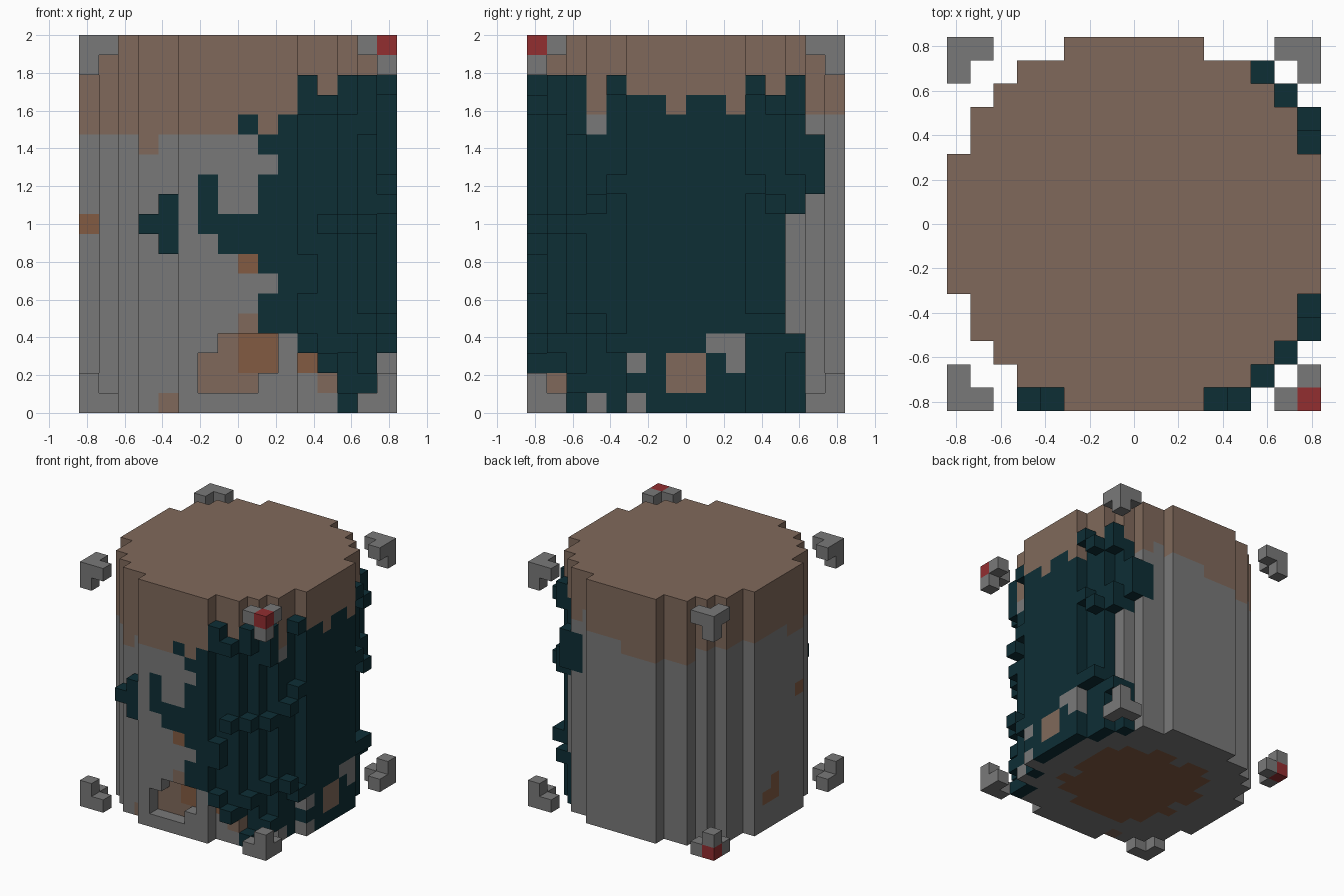
import bpy
import bmesh

if "Cube" in bpy.data.objects:
    bpy.data.objects.remove(bpy.data.objects["Cube"])

U = 2 / 19           # one block
TOP = 19             # height in blocks
HALF = [8, 8, 8, 7, 7, 6, 5, 3]   # half width of the round plan per row


def linear(c):
    c /= 255
    return c / 12.92 if c <= 0.04045 else ((c + 0.055) / 1.055) ** 2.4


def material(name, *rgb):
    m = bpy.data.materials.new(name)
    m.use_nodes = True
    col = [linear(c) for c in rgb] + [1]
    m.diffuse_color = col
    bsdf = next(n for n in m.node_tree.nodes if n.type == 'BSDF_PRINCIPLED')
    bsdf.inputs["Base Color"].default_value = col
    return m


GREY, BROWN, TEAL, RUST, RED = range(5)
MATS = [material("stone grey", 121, 121, 121), material("soft brown", 128, 105, 91),
        material("dark teal", 13, 46, 53), material("rust brown", 130, 91, 66),
        material("marker red", 146, 46, 48)]


def half(n):
    """Half width of the round plan at block row n."""
    return HALF[n if n >= 0 else -n - 1]


def build(name, cells, face_rule=None):
    """Turn a {(x, y, z): colour} block set into a mesh of its outer faces."""
    bm = bmesh.new()
    verts = {}

    def vert(p):
        if p not in verts:
            verts[p] = bm.verts.new([c * U for c in p])
        return verts[p]

    for cell, colour in cells.items():
        for axis in range(3):
            for side in (0, 1):
                near = list(cell)
                near[axis] += 2 * side - 1
                if tuple(near) in cells:
                    continue
                a, b = (axis + 1) % 3, (axis + 2) % 3
                ring = []
                for da, db in ((0, 0), (1, 0), (1, 1), (0, 1)):
                    p = list(cell)
                    p[axis] += side
                    p[a] += da
                    p[b] += db
                    ring.append(vert(tuple(p)))
                f = bm.faces.new(ring if side else ring[::-1])
                f.material_index = colour
                if face_rule and axis == 2:
                    f.material_index = face_rule(cell, side, colour)
    mesh = bpy.data.meshes.new(name)
    bm.to_mesh(mesh)
    bm.free()
    for m in MATS:
        mesh.materials.append(m)
    obj = bpy.data.objects.new(name, mesh)
    bpy.context.collection.objects.link(obj)
    return obj


# Round trunk of blocks
trunk = {(x, y, z): GREY for y in range(-8, 8)
         for x in range(-half(y), half(y)) for z in range(TOP)}


def front(i, k, colour):
    trunk[i, -half(i), k] = colour


def back(i, k, colour):
    trunk[i, half(i) - 1, k] = colour


def right(j, k, colour):
    trunk[half(j) - 1, j, k] = colour


def left(j, k, colour):
    trunk[-half(j), j, k] = colour


def fringe(side, ends):
    """Ragged brown band hanging from the top edge."""
    for n, end in zip(range(-8, 8), ends):
        for k in range(end, TOP):
            side(n, k, BROWN)


# Teal growth on the front, from a ragged start per row
for k, start in enumerate([5, 5, 4, 3, 1, 1, 2, 1, -1, -2, 1, 1, 2, 1, 2, 3, 3]):
    for i in range(start, 8):
        front(i, k, TEAL)
for i, k in ((-2, 10), (-2, 11), (0, 14)):
    front(i, k, TEAL)

# Teal growth on the right
for k in range(17):
    end = 7 if 11 <= k <= 13 else 6 if k < 4 or k > 9 else 5
    for j in range(-6, end):
        right(j, k, TEAL)
for j, k in ((-5, 0), (-3, 0), (-3, 2), (2, 2), (1, 3), (2, 3), (-5, 14)):
    right(j, k, GREY)
for j in (-1, 0):
    for k in (1, 2):
        right(j, k, BROWN)

# Brown band on all sides
fringe(back, [15] * 3 + [14] * 5 + [15] * 3 + [16] * 5)
fringe(left, [15, 15, 14, 14, 14, 14, 14] + [15] * 9)
fringe(front, [15, 15, 14, 13, 14, 14, 14, 14, 15, 14, 15, 17, 16, 17, 17, 16])
fringe(right, [15, 16, 17, 15, 17, 16, 16, 15, 16, 16, 15, 17, 16, 17, 15, 16])

# Single worn blocks
for i, k, colour in ((0, 7, RUST), (3, 2, RUST), (4, 1, BROWN), (-4, 0, BROWN), (0, 4, BROWN)):
    front(i, k, colour)
for j, k in ((-3, 9), (0, 2), (0, 3), (1, 2)):
    left(j, k, RUST)

# Shallow hollow at the front foot
for k, columns in ((1, range(-2, 1)), (2, range(-2, 2)), (3, range(-1, 2))):
    for i in columns:
        del trunk[i, -8, k]
        trunk[i, -7, k] = RUST if k > 1 and i >= 0 else BROWN


def cap_rule(cell, side, colour):
    """Brown top, and a ragged rust disc underneath."""
    x, y, z = cell
    if side and z == TOP - 1:
        return BROWN
    if not side and z == 0:
        ragged = (x * 5 + y * 3) % 7
        if (x + 0.5) ** 2 + (y + 0.5) ** 2 < 20 + 2 * ragged:
            return RUST
    return colour


build("trunk", trunk, cap_rule)

# Teal blocks standing out from the trunk
BUMPS = {(3, -8): (16, 15, 7, 6, 3), (4, -8): (15, 9, 2), (5, -7): (16, 15, 9, 3, 0),
         (6, -6): (16, 15, 14, 9, 4, 1), (7, -5): (10, 4), (7, -4): (16, 11, 3),
         (7, 3): (16, 11, 4), (7, 4): (15, 10, 4), (6, 5): (16, 15, 11, 10, 3),
         (5, 6): (13, 12, 11), (-4, -8): (10, 9, 8), (-5, -8): (9,)}
build("teal_growth", {(x, y, z): TEAL for (x, y), zs in BUMPS.items() for z in zs})

# Three-armed brackets at the eight corners
for sx, x_name in ((-1, "right"), (1, "left")):
    for sy, y_name in ((-1, "front"), (1, "back")):
        for top, z_name in ((0, "bottom"), (1, "top")):
            x, y, z = (7 if sx > 0 else -8), (7 if sy > 0 else -8), (TOP - 1) * top
            marked = (sx, sy, top) in ((1, -1, 1), (-1, 1, 0))
            build(f"bracket_{y_name}_{x_name}_{z_name}",
                  {(x, y, z): RED if marked else GREY, (x - sx, y, z): GREY,
                   (x, y - sy, z): GREY, (x, y, z + 1 - 2 * top): GREY})
